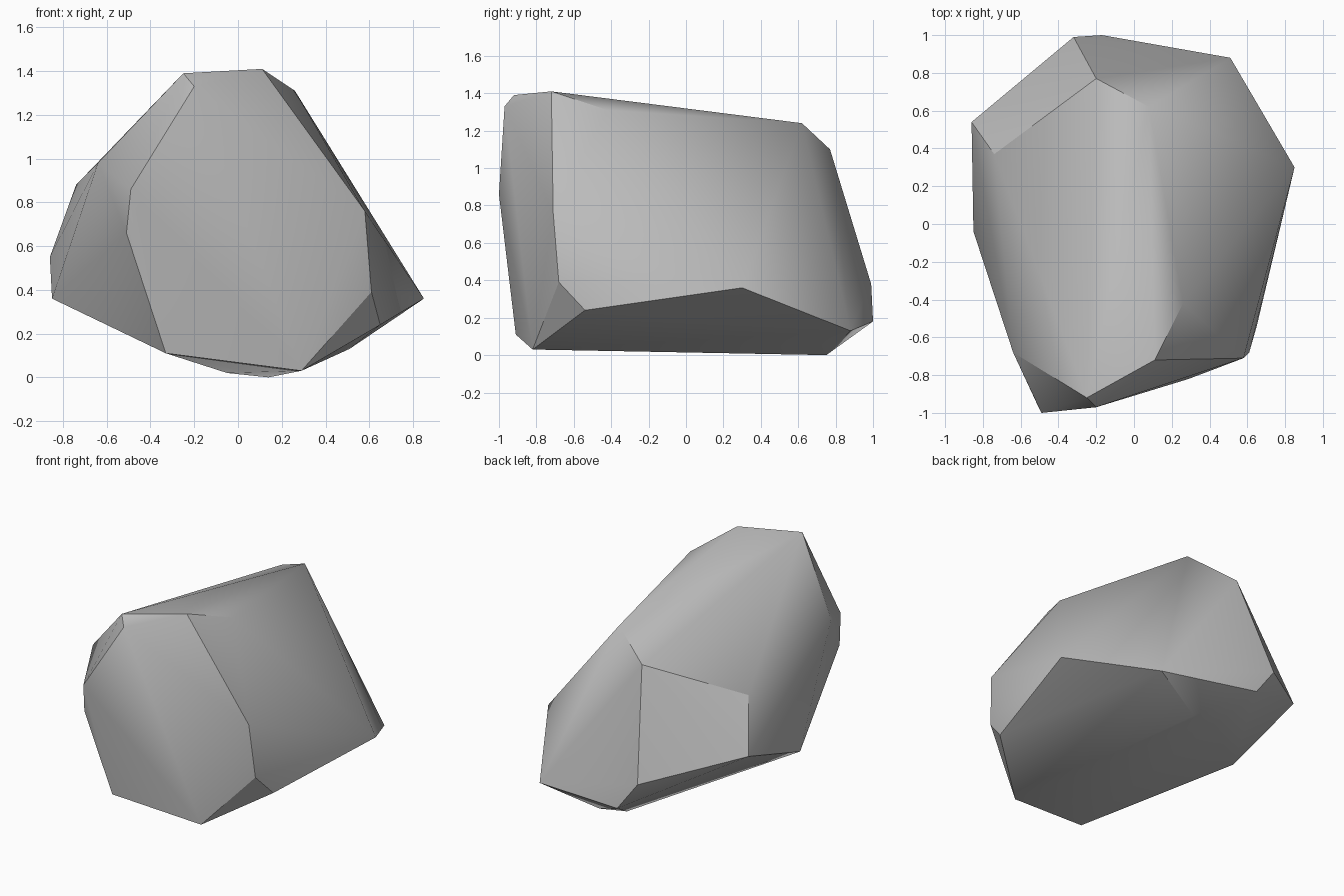
import bpy
import bmesh
import math

# Remove the default cube only
default_cube = bpy.data.objects.get("Cube")
if default_cube:
    bpy.data.objects.remove(default_cube, do_unlink=True)


def make_material(name, colour):
    """Plain flat colour for the viewport and the render."""
    material = bpy.data.materials.new(name)
    material.use_nodes = True
    material.diffuse_color = colour
    shader = material.node_tree.nodes["Principled BSDF"]
    shader.inputs["Base Color"].default_value = colour
    shader.inputs["Roughness"].default_value = 0.9
    return material


def hull_object(name, corners, material):
    """Wrap a chiselled convex skin around a few corner points."""
    bm = bmesh.new()
    for corner in corners:
        bm.verts.new(corner)
    hull = bmesh.ops.convex_hull(bm, input=bm.verts[:])
    loose = {v for v in hull["geom_interior"] + hull["geom_unused"]
             if isinstance(v, bmesh.types.BMVert) and not v.link_faces}
    bmesh.ops.delete(bm, geom=list(loose), context="VERTS")
    bmesh.ops.recalc_face_normals(bm, faces=bm.faces[:])
    mesh = bpy.data.meshes.new(name)
    bm.to_mesh(mesh)
    bm.free()
    mesh.materials.append(material)
    obj = bpy.data.objects.new(name, mesh)
    bpy.context.collection.objects.link(obj)
    return obj


# Corners of the boulder, grouped by region
crown = [(-.25, -.92, 1.39), (.11, -.72, 1.41), (.26, -.42, 1.31),
         (.08, .62, 1.24), (-.2, .77, 1.1)]
front_rim = [(-.2, -.97, 1.33), (-.49, -1, .86), (-.51, -.96, .66),
             (-.33, -.91, .11), (.29, -.82, .03), (.58, -.71, .76),
             (.61, -.68, .39), (.65, -.54, .24)]
left_side = [(.85, .3, .36), (.51, .88, .13)]
back_foot = [(-.32, .99, .38), (-.17, 1, .18), (.14, .75, 0),
             (-.05, .72, .02)]
right_side = [(-.86, .54, .55), (-.85, -.04, .36), (-.74, .37, .88),
              (-.64, -.68, .98)]

stone_grey = make_material("stone_grey", (.5, .5, .5, 1))
boulder = hull_object(
    "boulder", crown + front_rim + left_side + back_foot + right_side,
    stone_grey)

# Soften shallow facets while keeping the chiselled edges crisp
bpy.ops.object.select_all(action="DESELECT")
boulder.select_set(True)
bpy.context.view_layer.objects.active = boulder
bpy.ops.object.shade_smooth_by_angle(angle=math.radians(30))
